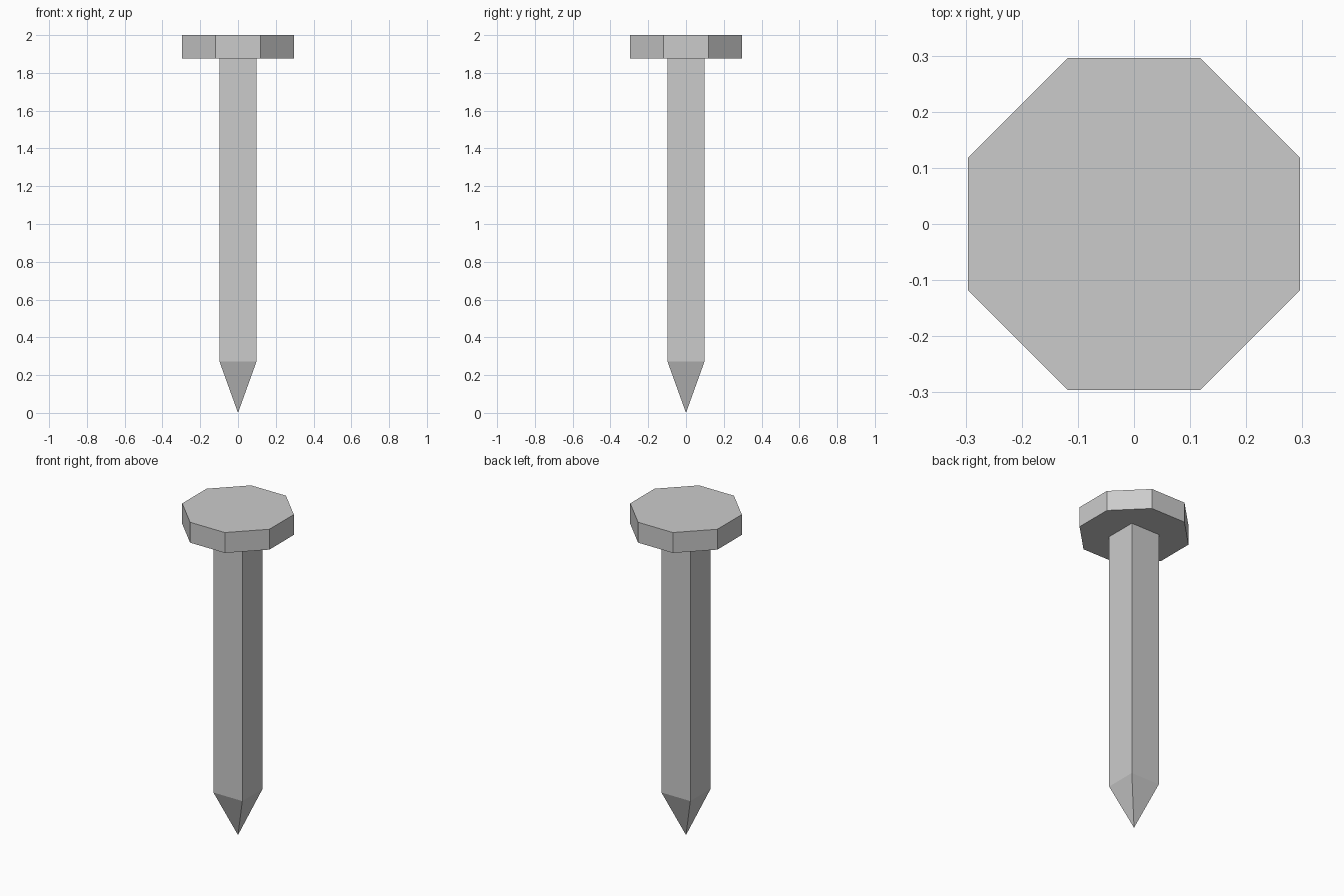
import bpy, bmesh

if "Cube" in bpy.data.objects:
    bpy.data.objects.remove(bpy.data.objects["Cube"])


def make_object(name, bm):
    bmesh.ops.recalc_face_normals(bm, faces=bm.faces)
    mesh = bpy.data.meshes.new(name)
    bm.to_mesh(mesh)
    bm.free()
    obj = bpy.data.objects.new(name, mesh)
    bpy.context.collection.objects.link(obj)
    return obj


def ring(bm, points, z):
    return [bm.verts.new((x, y, z)) for x, y in points]


def bridge(bm, low, high):
    n = len(low)
    for i in range(n):
        j = (i + 1) % n
        bm.faces.new((low[i], low[j], high[j], high[i]))


# Head: flat eight-sided disc
a, b = 0.296, 0.118
octagon = [(a, -b), (a, b), (b, a), (-b, a), (-a, b), (-a, -b), (-b, -a), (b, -a)]
bm = bmesh.new()
low, high = ring(bm, octagon, 1.875), ring(bm, octagon, 2.0)
bridge(bm, low, high)
bm.faces.new(low[::-1])
bm.faces.new(high)
make_object("nail_head", bm)

# Shank: square bar narrowing to a pyramid point, open where it meets the head
w = 0.098
square = [(w, -w), (w, w), (-w, w), (-w, -w)]
bm = bmesh.new()
low, high = ring(bm, square, 0.272), ring(bm, square, 1.875)
bridge(bm, low, high)
tip = bm.verts.new((0, 0, 0))
for i in range(4):
    bm.faces.new((tip, low[(i + 1) % 4], low[i]))
make_object("nail_shank", bm)
